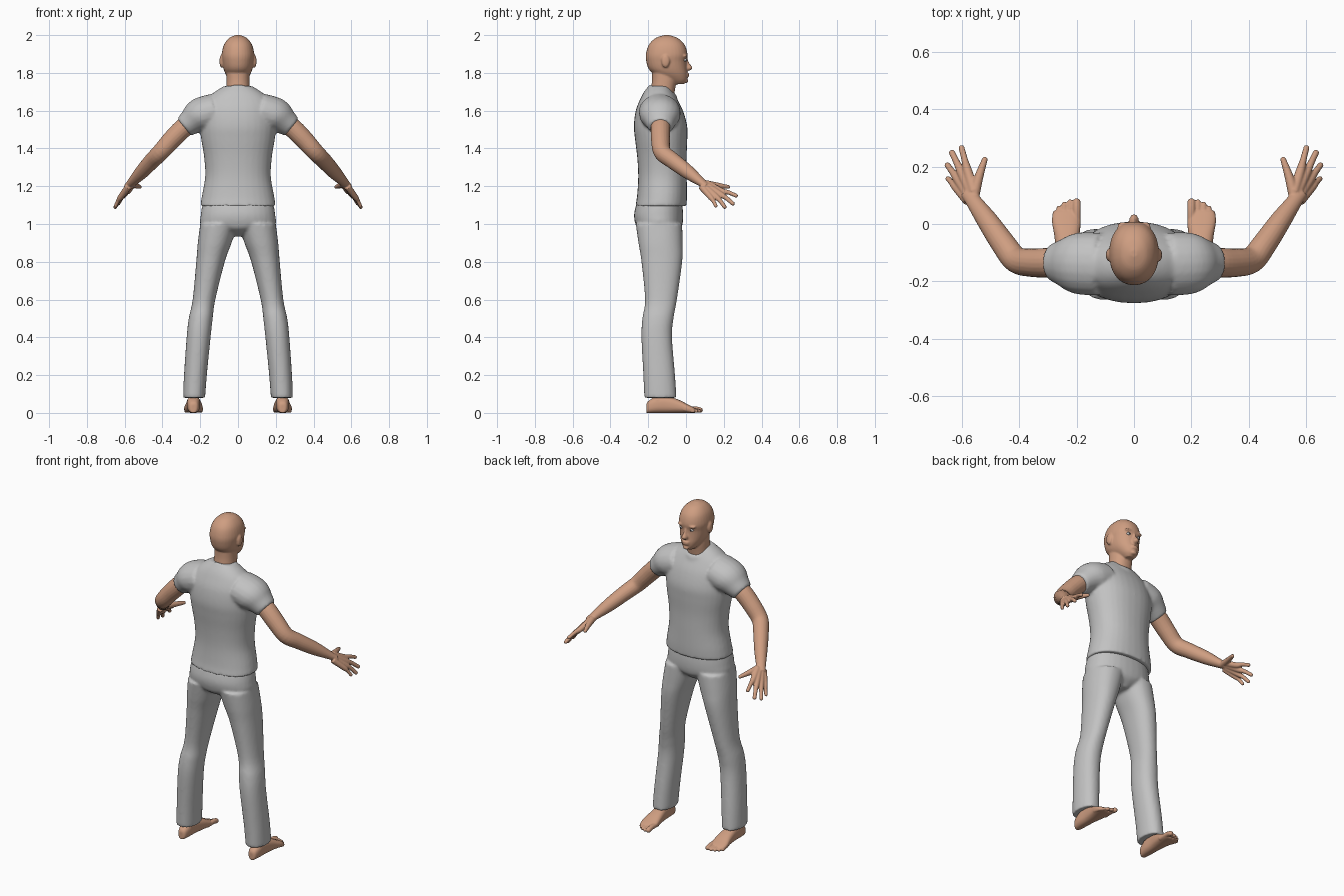
import bpy, bmesh, math
from mathutils import Vector, Matrix

if "Cube" in bpy.data.objects:
    bpy.data.objects.remove(bpy.data.objects["Cube"])


def material(name, rgb):
    m = bpy.data.materials.new(name)
    m.use_nodes = True
    m.diffuse_color = (*rgb, 1)
    bsdf = next(n for n in m.node_tree.nodes if n.type == 'BSDF_PRINCIPLED')
    bsdf.inputs["Base Color"].default_value = (*rgb, 1)
    return m


SKIN = material("skin", (0.62, 0.34, 0.22))
CLOTH = material("grey_cloth", (0.54, 0.54, 0.54))
WHITE = material("eye_white", (0.6, 0.6, 0.6))
DARK = material("dark_iris", (0.04, 0.05, 0.07))


def spline(rows, steps=5):
    """Smooth interpolation through rows of equal length."""
    out = []
    for i in range(len(rows) - 1):
        a, b = rows[max(i - 1, 0)], rows[i]
        c, d = rows[i + 1], rows[min(i + 2, len(rows) - 1)]
        for k in range(steps):
            t = k / steps
            out.append([q + 0.5 * t * (r - p + t * (2*p - 5*q + 4*r - s + t * (3*(q - r) + s - p)))
                        for p, q, r, s in zip(a, b, c, d)])
    return out + [list(rows[-1])]


def loft(bm, rings, n=32, power=2.2):
    """Skin a closed solid over (centre, half axis, half axis) rings."""
    loops = []
    for c, u, v in rings:
        loop = []
        for i in range(n):
            a = 2 * math.pi * i / n
            x, y = math.cos(a), math.sin(a)
            x, y = (math.copysign(abs(k) ** (2 / power), k) for k in (x, y))
            loop.append(bm.verts.new(Vector(c) + Vector(u) * x + Vector(v) * y))
        loops.append(loop)
    for a, b in zip(loops, loops[1:]):
        for i in range(n):
            j = (i + 1) % n
            bm.faces.new((a[i], a[j], b[j], b[i]))
    bm.faces.new(loops[0][::-1])
    bm.faces.new(loops[-1])


def stack(bm, rows):
    """Horizontal sections: z, centre x, half width, back y, front y."""
    loft(bm, [((x, (b + f) / 2, z), (w, 0, 0), (0, (f - b) / 2, 0))
              for z, x, w, b, f in spline(rows)])


def tube(bm, rows, tip=False):
    """Limb along x, y, z with a radius across and a radius up."""
    rows = spline([(*r, r[3]) if len(r) == 4 else r for r in rows])
    rings = []
    for i, r in enumerate(rows):
        t = Vector(rows[min(i + 1, len(rows) - 1)][:3]) - Vector(rows[max(i - 1, 0)][:3])
        u = t.cross(Vector((0, 0, 1)))
        u = u.normalized() if u.length > 1e-6 else Vector((1, 0, 0))
        rings.append((r[:3], u * r[3], t.cross(u).normalized() * r[4]))
    loft(bm, rings, 20, 2)
    if tip:
        ball(bm, rows[-1][:3], [rows[-1][3]] * 3)


def ball(bm, centre, size):
    bmesh.ops.create_uvsphere(bm, u_segments=20, v_segments=12, radius=1,
                              matrix=Matrix.Translation(centre) @ Matrix.Diagonal((*size, 1)))


def finish(name, bm, mat, voxel=0, smooth=0, mirror=False):
    """Turn the solids into one fused, softened object."""
    bmesh.ops.recalc_face_normals(bm, faces=bm.faces)
    for f in bm.faces:
        f.smooth = True
    mesh = bpy.data.meshes.new(name)
    bm.to_mesh(mesh)
    bm.free()
    mesh.materials.append(mat)
    ob = bpy.data.objects.new(name, mesh)
    bpy.context.collection.objects.link(ob)
    if voxel:
        m = ob.modifiers.new("fuse", 'REMESH')
        m.mode, m.voxel_size, m.use_smooth_shade = 'VOXEL', voxel, True
        m = ob.modifiers.new("soften", 'SMOOTH')
        m.factor, m.iterations = 0.5, smooth
    if mirror:
        ob.modifiers.new("mirror", 'MIRROR')
    return ob


# Head with neck, nose, brows, lips and ears
bm = bmesh.new()
stack(bm, [(1.74, 0, .025, -.07, -.015), (1.76, 0, .044, -.11, .004), (1.79, 0, .064, -.165, .008),
           (1.82, 0, .076, -.197, .005), (1.86, 0, .083, -.21, .003), (1.9, 0, .086, -.212, .008),
           (1.95, 0, .074, -.196, -.008), (1.985, 0, .046, -.16, -.045), (2.0, 0, .012, -.115, -.09)])
stack(bm, [(1.64, 0, .07, -.2, -.07), (1.7, 0, .063, -.188, -.06),
           (1.76, 0, .061, -.18, -.052), (1.82, 0, .06, -.18, -.06)])
stack(bm, [(1.878, 0, .008, -.03, .007), (1.85, 0, .01, -.03, .019),
           (1.826, 0, .018, -.03, .035), (1.812, 0, .013, -.03, .02)])
for z in (1.794, 1.783):
    ball(bm, (0, .004, z), (.024, .013, .007))
ball(bm, (0, -.003, 1.757), (.02, .016, .012))
for s in (-1, 1):
    ball(bm, (s * .034, -.006, 1.89), (.026, .014, .008))
    ball(bm, (s * .088, -.108, 1.862), (.01, .022, .034))
finish("head", bm, SKIN, .005, 3)

# Eyes
for name, mat, y, r in (("eyes", WHITE, -.008, .012), ("irises", DARK, 0, .006)):
    bm = bmesh.new()
    ball(bm, (.034, y, 1.869), (r, r, r * .7))
    finish(name, bm, mat, mirror=True)

# Arms with hands: thumb, then index to little finger
bm = bmesh.new()
tube(bm, [(.22, -.135, 1.55, .05), (.283, -.135, 1.513, .052), (.35, -.135, 1.447, .05),
          (.41, -.125, 1.38, .046), (.455, -.07, 1.335, .043), (.51, .01, 1.275, .037),
          (.563, .085, 1.218, .027, .022), (.575, .11, 1.2, .03, .018)])
tube(bm, [(.56, .09, 1.214, .02), (.542, .16, 1.205, .016), (.52, .225, 1.196, .01)], True)
wrist = Vector((.566, .09, 1.212))
for knuckle, end, r in (((.58, .185, 1.176), (.601, .265, 1.15), .0105),
                        ((.6, .177, 1.16), (.634, .248, 1.108), .011),
                        ((.615, .157, 1.147), (.65, .205, 1.09), .0105),
                        ((.622, .13, 1.142), (.648, .158, 1.096), .0095)):
    k, e = Vector(knuckle), Vector(end)
    root = wrist.lerp(k, .12) + (k - Vector((.605, .163, 1.156))) * .4
    bend = k.lerp(e, .5) + Vector((0, 0, .004))
    tube(bm, [(*root, .018), (*k, r + .0055), (*bend, r + .001), (*e, r)], True)
finish("arms", bm, SKIN, .004, 2, True)

# Feet with ankles and toes
bm = bmesh.new()
loft(bm, [((x, y, h / 2), (w, 0, 0), (0, 0, h / 2)) for y, x, w, h in spline(
    [(-.21, .236, .012, .045), (-.2, .236, .025, .062), (-.16, .236, .034, .085),
     (-.1, .235, .037, .088), (-.04, .234, .044, .07), (.01, .236, .05, .045),
     (.04, .237, .044, .03), (.05, .237, .03, .02)])], power=2.5)
tube(bm, [(.235, -.15, .04, .034), (.235, -.15, .1, .033), (.234, -.148, .18, .036)])
for x, y, r in ((.2, .075, .0145), (.223, .076, .01), (.243, .068, .01),
                (.261, .055, .0095), (.275, .038, .009)):
    tube(bm, [(x, -.01, .02, r), (x, y - .03, r + .006, r), (x, y, r, r)], True)
finish("feet", bm, SKIN, .004, 2, True)

# Shirt: torso, collar band and sleeves
bm = bmesh.new()
stack(bm, [(1.095, 0, .2, -.268, .003), (1.15, 0, .191, -.259, .005), (1.25, 0, .174, -.253, .004),
           (1.35, 0, .179, -.258, .003), (1.45, 0, .195, -.27, .007), (1.52, 0, .2, -.276, .006),
           (1.6, 0, .195, -.266, -.016), (1.66, 0, .168, -.243, -.046),
           (1.7, 0, .122, -.222, -.07), (1.73, 0, .075, -.198, -.09)])
loft(bm, [((0, -.124, z), (w, 0, 0), (0, w - .002, -.026)) for z, w in ((1.67, .085), (1.712, .075))])
for s in (-1, 1):
    tube(bm, [(s * .12, -.14, 1.6, .11, .092), (s * .2, -.137, 1.575, .107, .092),
              (s * .25, -.135, 1.54, .082, .071), (s * .285, -.135, 1.512, .064, .058)])
finish("shirt", bm, CLOTH, .008, 7)

# Trousers: hips and two legs
bm = bmesh.new()
stack(bm, [(.935, 0, .03, -.19, -.07), (.97, 0, .12, -.25, -.03), (1.0, 0, .195, -.268, -.018),
           (1.05, 0, .197, -.275, -.015), (1.11, 0, .187, -.262, -.02)])
for s in (-1, 1):
    stack(bm, [(z, s * (i + o) / 2, (o - i) / 2, b, f) for z, i, o, b, f in (
        (.08, .174, .291, -.221, -.05), (.2, .165, .286, -.226, -.058),
        (.4, .145, .272, -.236, -.074), (.5, .134, .261, -.231, -.066),
        (.6, .12, .24, -.217, -.048), (.8, .07, .221, -.236, -.02),
        (.9, .034, .213, -.252, -.018), (1.0, .002, .2, -.266, -.02))])
finish("trousers", bm, CLOTH, .008, 7)
